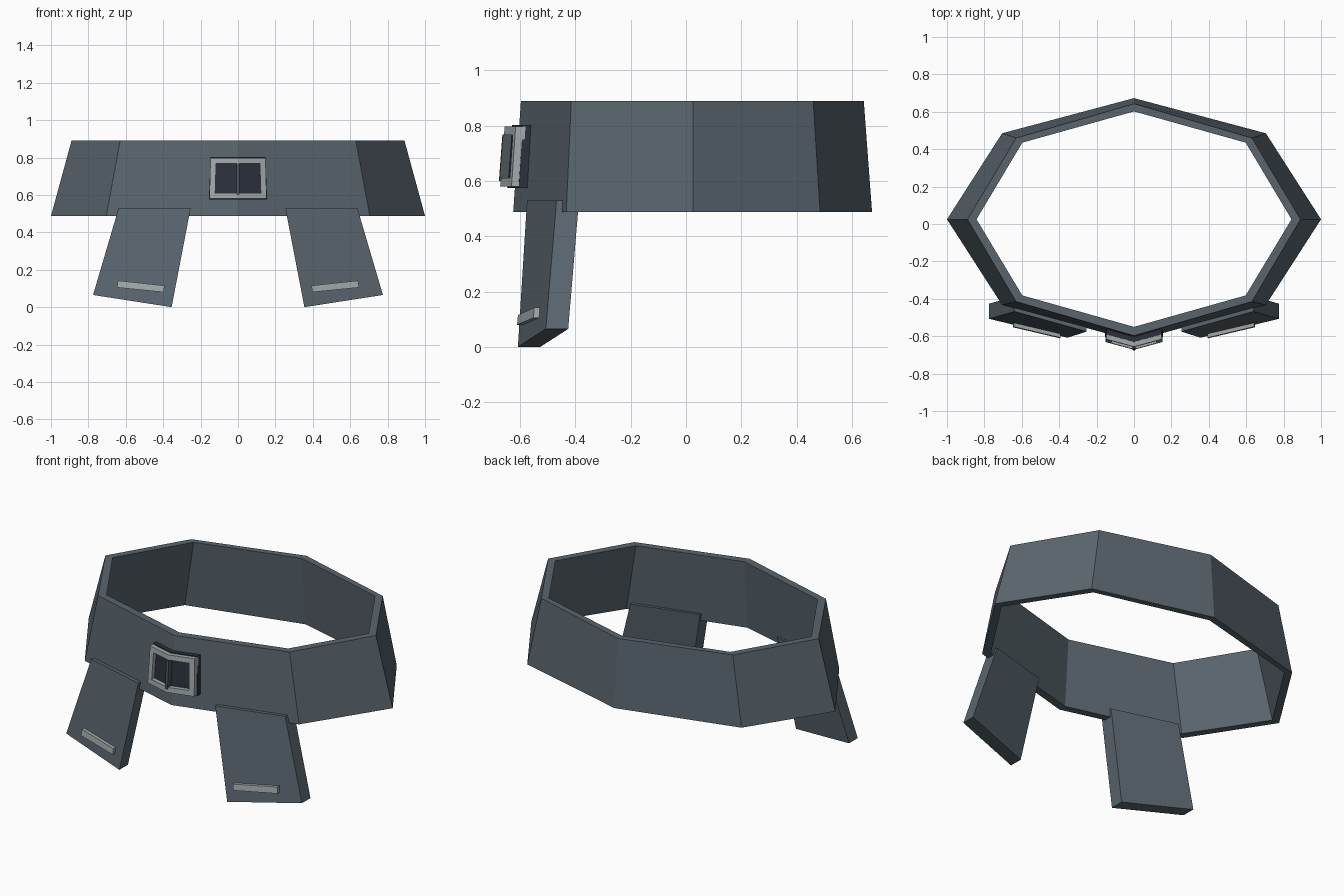
import bpy, bmesh

if "Cube" in bpy.data.objects:
    bpy.data.objects.remove(bpy.data.objects["Cube"])


def material(name, rgb):
    m = bpy.data.materials.new(name)
    m.diffuse_color = (*rgb, 1)
    m.use_nodes = True
    m.node_tree.nodes["Principled BSDF"].inputs["Base Color"].default_value = m.diffuse_color
    return m


CLOTH = material("slate_cloth", (0.10, 0.13, 0.155))
DARK = material("dark_backing", (0.025, 0.03, 0.045))
METAL = material("pale_metal", (0.36, 0.40, 0.40))
STEEL = material("dark_steel", (0.07, 0.09, 0.10))


def finish(name, bm, mat, mirror=True):
    bmesh.ops.recalc_face_normals(bm, faces=bm.faces)
    me = bpy.data.meshes.new(name)
    bm.to_mesh(me)
    bm.free()
    me.materials.append(mat)
    ob = bpy.data.objects.new(name, me)
    bpy.context.collection.objects.link(ob)
    if mirror:
        mod = ob.modifiers.new("Mirror", 'MIRROR')
        mod.merge_threshold = 0.0005
    return ob


def slab(name, outline, depth, mat):
    """Front outline extruded backwards along y; open on the mirror plane."""
    bm = bmesh.new()
    front = [bm.verts.new(p) for p in outline]
    back = [bm.verts.new((x, y + depth, z)) for x, y, z in outline]
    bm.faces.new(front)
    bm.faces.new(back[::-1])
    n = len(front)
    for i in range(n):
        j = (i + 1) % n
        if abs(outline[i][0]) + abs(outline[j][0]) > 1e-6:
            bm.faces.new((front[i], back[i], back[j], front[j]))
    return finish(name, bm, mat)


def on_belt(points, offset):
    """Lay (x, z) points on the slanted front of the belt, moved forward."""
    return [(x, -0.61 + 0.27 * x + 0.075 * (z - 0.69) - offset, z) for x, z in points]


# Belt: tapered eight-sided band
def ring(bm, half, z):
    pts = half + [(-x, y) for x, y in half[-2:0:-1]]
    return [bm.verts.new((x, y, z)) for x, y in pts]


bm = bmesh.new()
rings = [
    ring(bm, [(0, -0.625), (0.705, -0.433), (1.0, 0.025), (0.705, 0.485), (0, 0.673)], 0.487),
    ring(bm, [(0, -0.597), (0.63, -0.415), (0.89, 0.025), (0.63, 0.46), (0, 0.643)], 0.89),
    ring(bm, [(0, -0.55), (0.597, -0.382), (0.842, 0.025), (0.597, 0.435), (0, 0.602)], 0.89),
    ring(bm, [(0, -0.578), (0.672, -0.40), (0.952, 0.025), (0.672, 0.46), (0, 0.632)], 0.487),
]
for k in range(4):
    a, b = rings[k], rings[(k + 1) % 4]
    for i in range(8):
        j = (i + 1) % 8
        bm.faces.new((a[i], a[j], b[j], b[i]))
finish("belt", bm, CLOTH, mirror=False)

# Hanging flaps and their metal strips
slab("hanging_flaps", [(0.253, -0.575, 0.53), (0.355, -0.608, 0.0),
                       (0.775, -0.507, 0.065), (0.638, -0.468, 0.53)], 0.081, CLOTH)
slab("flap_strips", [(0.393, -0.608, 0.115), (0.397, -0.611, 0.08),
                     (0.647, -0.552, 0.105), (0.642, -0.549, 0.142)], 0.035, METAL)

# Buckle: backing plate, frame and centre bar, all bent round the front corner
slab("buckle_backing", on_belt([(0, 0.575), (0.156, 0.575), (0.146, 0.802), (0, 0.802)], 0.028),
     0.04, DARK)
slab("buckle_frame", on_belt([(0, 0.58), (0.153, 0.58), (0.147, 0.797), (0, 0.797),
                              (0, 0.767), (0.117, 0.767), (0.122, 0.61), (0, 0.61)], 0.054),
     0.036, METAL)
slab("buckle_bar", on_belt([(0, 0.60), (0.008, 0.60), (0.008, 0.768), (0, 0.768)], 0.06),
     0.035, STEEL)
